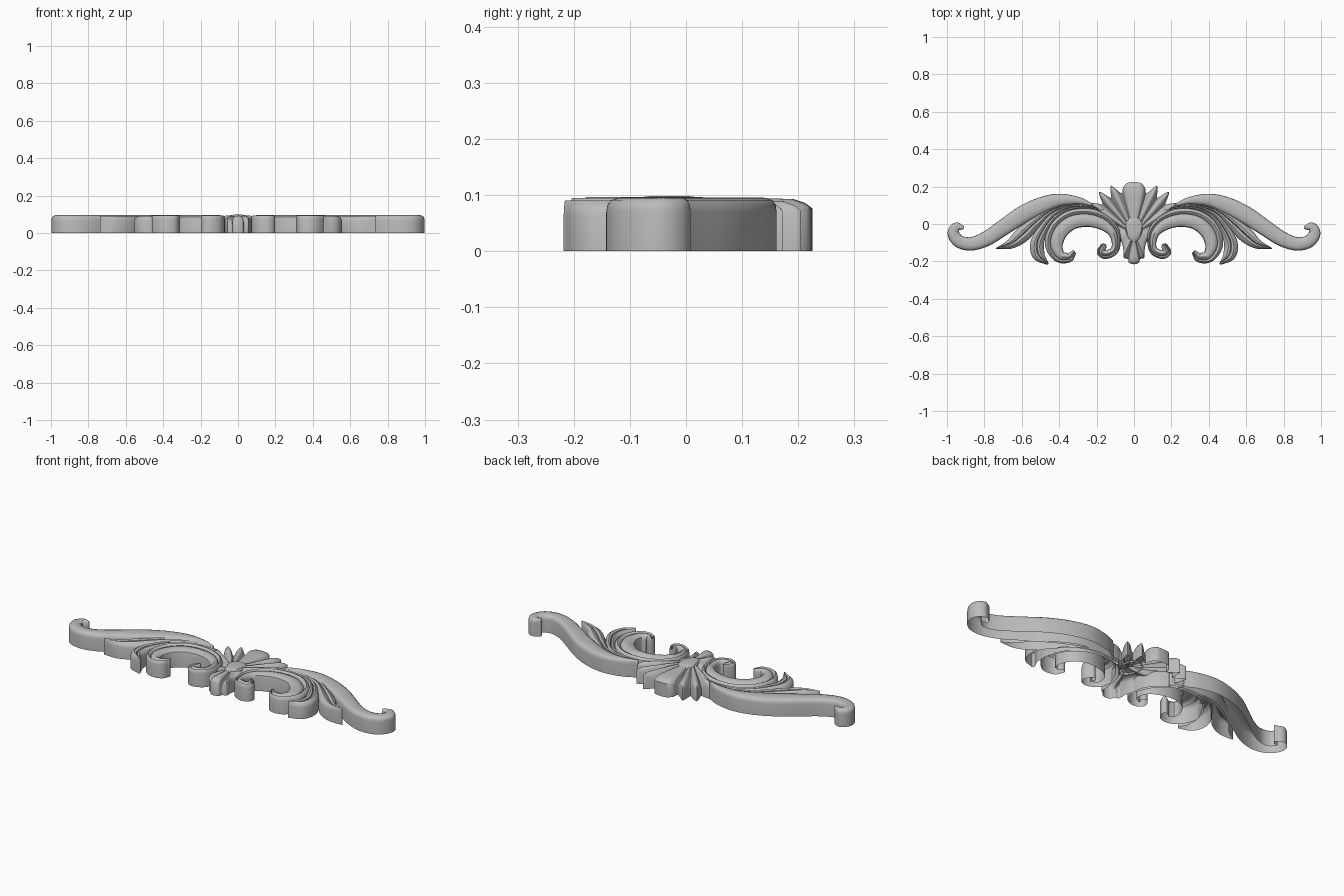
import bpy, bmesh, math
from mathutils import Vector

if "Cube" in bpy.data.objects:
    bpy.data.objects.remove(bpy.data.objects["Cube"])

grey = bpy.data.materials.new("plaster_grey")
grey.use_nodes = True
COLOUR = (0.5, 0.5, 0.5, 1)
grey.diffuse_color = COLOUR
grey.node_tree.nodes["Principled BSDF"].inputs["Base Color"].default_value = COLOUR

# Cross-sections: (position across the width, height), open underneath
ROUND = [(-1, 0), (-1, .07), (-.94, .083), (-.75, .091), (-.4, .095), (0, .096),
         (.4, .095), (.75, .091), (.94, .083), (1, .07), (1, 0)]
BEADED = [(-1, 0), (-1, .07), (-.92, .085), (-.6, .094), (-.15, .097), (.25, .09), (.38, .08),
          (.5, .09), (.68, .095), (.9, .088), (1, .074), (1, 0)]
LEAF = [(-1, 0), (-1, .065), (-.85, .08), (-.4, .09), (-.08, .086), (0, .076), (.08, .086),
        (.4, .09), (.85, .08), (1, .065), (1, 0)]


def spline(points, steps=8):
    """Catmull-Rom samples through the points."""
    p = [Vector(q) for q in points]
    p = [2 * p[0] - p[1]] + p + [2 * p[-1] - p[-2]]
    out = []
    for a, b, c, d in zip(p, p[1:], p[2:], p[3:]):
        for i in range(steps):
            t = i / steps
            out.append(.5 * (2 * b + (c - a) * t + (2 * a - 5 * b + 4 * c - d) * t * t
                             + (3 * b - a - 3 * c + d) * t ** 3))
    return out + [p[-2]]


def finish(name, bm, mirrored=True):
    bmesh.ops.remove_doubles(bm, verts=bm.verts, dist=.0002)
    bmesh.ops.recalc_face_normals(bm, faces=bm.faces)
    if sum(f.normal.z * f.calc_area() for f in bm.faces) < 0:
        bmesh.ops.reverse_faces(bm, faces=bm.faces)
    mesh = bpy.data.meshes.new(name)
    bm.to_mesh(mesh)
    bm.free()
    mesh.materials.append(grey)
    ob = bpy.data.objects.new(name, mesh)
    bpy.context.collection.objects.link(ob)
    bpy.ops.object.select_all(action='DESELECT')
    ob.select_set(True)
    bpy.context.view_layer.objects.active = ob
    bpy.ops.object.shade_smooth_by_angle(angle=math.radians(40))
    if mirrored:
        mod = ob.modifiers.new("mirror", 'MIRROR')
        mod.use_clip = True
        mod.merge_threshold = .0005
    return ob


def ribbon(name, points, profile):
    """Sweep a profile along (x, y, half width) points, with rounded ends."""
    s = spline(points)
    pos = [Vector((q.x, q.y)) for q in s]
    tan = [(pos[min(i + 1, len(pos) - 1)] - pos[max(i - 1, 0)]).normalized()
           for i in range(len(pos))]
    rows = [(p, t, max(q.z, .001)) for p, t, q in zip(pos, tan, s)]
    caps = [math.radians(a) for a in (20, 40, 60, 75, 90)]

    def cap(row, sign):
        p, t, w = row
        return [(p + t * (sign * w * math.sin(a)), t, w * math.cos(a)) for a in caps]
    rows = cap(rows[0], -1)[::-1] + rows + cap(rows[-1], 1)
    bm = bmesh.new()
    grid = []
    for p, t, w in rows:
        n = Vector((-t.y, t.x))
        grid.append([bm.verts.new((*(p + n * (u * w)), z)) for u, z in profile])
    for r, q in zip(grid, grid[1:]):
        for i in range(len(profile) - 1):
            bm.faces.new((r[i], r[i + 1], q[i + 1], q[i]))
    return finish(name, bm)


# Long outer arm ending in a hook
ribbon("outer_arm", [(.23, .105, .008), (.3, .125, .02), (.4, .128, .034), (.5, .098, .044),
                     (.6, .047, .047), (.7, -.02, .043), (.79, -.079, .04), (.87, -.106, .036),
                     (.935, -.093, .034), (.966, -.05, .031), (.95, -.016, .025),
                     (.92, -.018, .012)], ROUND)

# Pointed leaf and thin stem tucked below the arm
ribbon("lower_leaf", [(.25, .1, .006), (.36, .097, .01), (.45, .068, .02), (.53, .005, .034),
                      (.6, -.06, .041), (.66, -.107, .026), (.735, -.13, .003)], LEAF)

# C scroll with curls at both ends
ribbon("c_scroll", [(.165, -.122, .018), (.176, -.15, .023), (.15, -.163, .024),
                    (.108, -.145, .022), (.095, -.1, .024), (.11, -.04, .032), (.165, .01, .043),
                    (.25, .034, .049), (.34, .02, .053), (.405, -.035, .053),
                    (.428, -.11, .048), (.4, -.172, .034), (.35, -.18, .026),
                    (.327, -.158, .016)], BEADED)

# Acanthus leaf wrapping the outside of the scroll
ribbon("scroll_leaf", [(.17, .075, .008), (.25, .093, .01), (.35, .083, .015), (.43, .04, .022),
                       (.485, -.03, .029), (.517, -.1, .036), (.51, -.165, .034),
                       (.465, -.21, .008)], LEAF)

# Central fan: half outline of (x, y, crease depth) from top lobe to tail
outline = [(0, .225, 0), (.035, .22, 0), (.058, .195, .008), (.065, .165, .03), (.095, .185, .008),
           (.122, .205, .004), (.125, .175, .012), (.125, .14, .03), (.155, .158, .008),
           (.187, .172, .004), (.178, .135, .012), (.168, .105, .03), (.2, .11, .008),
           (.226, .108, .004), (.195, .07, .01), (.15, .035, .016), (.11, -.005, .03),
           (.085, -.06, .014), (.062, -.11, .012), (.056, -.15, .008), (.055, -.18, .006),
           (.033, -.188, .03), (.026, -.208, .006), (0, -.216, 0)]
hub = Vector((0, -.05, 0))
rings = [.03, .15, .3, .45, .6, .75, .88, .95, .985, 1]
bm = bmesh.new()
columns = []
for q in spline(outline, 4):
    edge = Vector((max(q.x, 0), q.y, 0))
    depth = max(q.z, 0)
    column = [bm.verts.new((0, hub.y, .092))]
    for t in rings:
        drop = depth * min(1, t * 1.2) + .018 * max(0, (t - .8) / .2) ** 3
        p = hub.lerp(edge, t)
        column.append(bm.verts.new((p.x, p.y, .094 - drop)))
    column.append(bm.verts.new((edge.x, edge.y, 0)))
    columns.append(column)
for a, b in zip(columns, columns[1:]):
    bm.faces.new((a[0], a[1], b[1]))
    for i in range(1, len(a) - 1):
        bm.faces.new((a[i], a[i + 1], b[i + 1], b[i]))
finish("central_fan", bm)

# Oval boss at the root of the fan, tapering into the tail
bm = bmesh.new()
levels = [(1, .078), (.97, .088), (.85, .095), (.5, .098), (.02, .098)]
loops = []
for s, z in levels:
    loop = []
    for i in range(32):
        a = math.tau * i / 32
        width = .047 * (1 + .25 * math.sin(a))
        loop.append(bm.verts.new((s * width * math.cos(a), -.03 + s * .072 * math.sin(a), z)))
    loops.append(loop)
for a, b in zip(loops, loops[1:]):
    for i in range(32):
        j = (i + 1) % 32
        bm.faces.new((a[i], a[j], b[j], b[i]))
bm.faces.new(loops[-1])
finish("central_boss", bm, mirrored=False)
